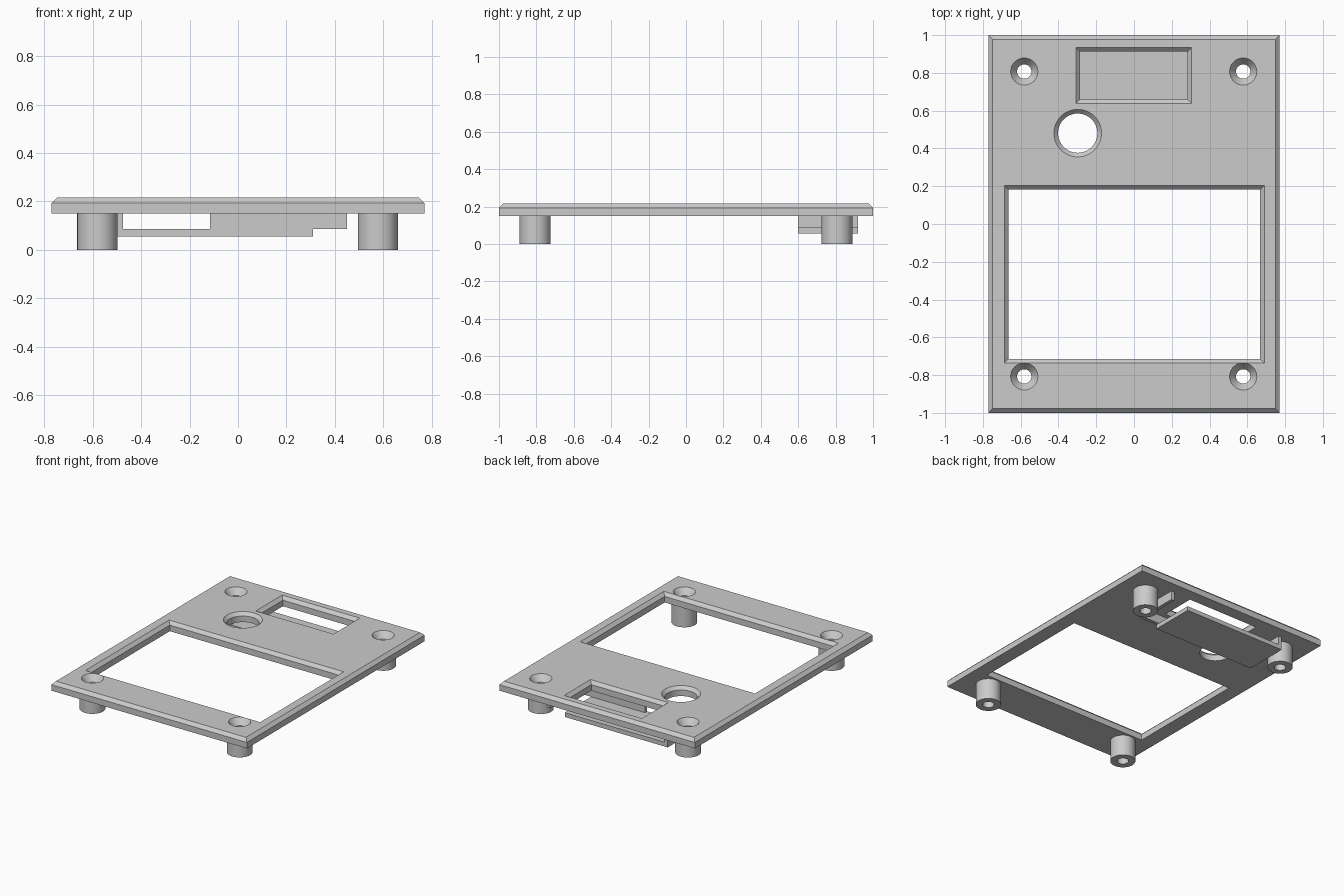
import bpy, bmesh, math

if "Cube" in bpy.data.objects:
    bpy.data.objects.remove(bpy.data.objects["Cube"])

grey = bpy.data.materials.new("light_grey")
grey.use_nodes = True
grey.diffuse_color = (0.6, 0.6, 0.6, 1)
grey.node_tree.nodes["Principled BSDF"].inputs["Base Color"].default_value = (0.6, 0.6, 0.6, 1)

BOTTOM, TOP, BEVEL = 0.15, 0.215, 0.022
SHOULDER = TOP - BEVEL


def rect(x0, x1, y0, y1, z, grow=0):
    x0, x1, y0, y1 = x0 - grow, x1 + grow, y0 - grow, y1 + grow
    return [(x0, y0, z), (x1, y0, z), (x1, y1, z), (x0, y1, z)]


def circle(cx, cy, r, z, sides=48):
    steps = [2 * math.pi * i / sides for i in range(sides)]
    return [(cx + r * math.cos(a), cy + r * math.sin(a), z) for a in steps]


def loft(name, loops, ring=False):
    """Skin a stack of loops; cap the ends, or join last to first for a ring."""
    bm = bmesh.new()
    rows = [[bm.verts.new(p) for p in loop] for loop in loops]
    n = len(rows[0])
    for a, b in zip(rows, rows[1:] + (rows[:1] if ring else [])):
        for i in range(n):
            j = (i + 1) % n
            bm.faces.new((a[i], a[j], b[j], b[i]))
    if not ring:
        bm.faces.new(rows[0][::-1])
        bm.faces.new(rows[-1])
    bmesh.ops.recalc_face_normals(bm, faces=bm.faces)
    mesh = bpy.data.meshes.new(name)
    bm.to_mesh(mesh)
    bm.free()
    mesh.materials.append(grey)
    obj = bpy.data.objects.new(name, mesh)
    bpy.context.collection.objects.link(obj)
    return obj


def select(obj):
    bpy.ops.object.select_all(action="DESELECT")
    obj.select_set(True)
    bpy.context.view_layer.objects.active = obj


def smooth(obj):
    select(obj)
    bpy.ops.object.shade_smooth_by_angle(angle=math.radians(30))


def cut(obj, cutter):
    select(obj)
    mod = obj.modifiers.new("cut", "BOOLEAN")
    mod.operation, mod.solver, mod.object = "DIFFERENCE", "EXACT", cutter
    bpy.ops.object.modifier_apply(modifier=mod.name)
    bpy.data.objects.remove(cutter)


def box(name, x0, x1, y0, y1, z0, z1):
    return loft(name, [rect(x0, x1, y0, y1, z0), rect(x0, x1, y0, y1, z1)])


# Face plate with a chamfered top rim
outline = (-0.77, 0.77, -1, 1)
plate = loft("face_plate", [rect(*outline, BOTTOM), rect(*outline, SHOULDER),
                            rect(*outline, TOP, -BEVEL)])

# Large and small rectangular openings with chamfered lips
for opening in ((-0.664, 0.668, -0.714, 0.182), (-0.285, 0.283, 0.66, 0.912)):
    cut(plate, loft("opening_cutter", [
        rect(*opening, BOTTOM - 0.1), rect(*opening, SHOULDER),
        rect(*opening, TOP + BEVEL, 2 * BEVEL)]))

# Round opening with a chamfered lip
hole = (-0.298, 0.481)
cut(plate, loft("round_cutter", [
    circle(*hole, 0.104, BOTTOM - 0.1), circle(*hole, 0.104, SHOULDER),
    circle(*hole, 0.104 + 2 * BEVEL, TOP + BEVEL)]))

# Corner posts, bored through, with countersunk screw holes in the plate
BORE, POST, SINK = 0.038, 0.083, 0.072
for side, x in (("right", -0.581), ("left", 0.578)):
    for end, y in (("front", -0.807), ("back", 0.807)):
        cut(plate, loft("screw_cutter", [
            circle(x, y, BORE, BOTTOM - 0.1), circle(x, y, BORE, 0.17),
            circle(x, y, SINK, TOP), circle(x, y, SINK, TOP + 0.1)]))
        post = loft(f"{end}_{side}_post", [
            circle(x, y, POST, 0), circle(x, y, POST, BOTTOM),
            circle(x, y, BORE, BOTTOM), circle(x, y, BORE, 0)], ring=True)
        smooth(post)
smooth(plate)

# Tray hung beneath the small opening, carried by thin walls
FRONT, BACK, LOW, HIGH, WALL = 0.6, 0.92, 0.055, 0.086, 0.025
box("tray_floor", -0.5, 0.31, FRONT, BACK, LOW, HIGH)
box("tray_front_wall", -0.115, 0.31, FRONT, FRONT + WALL, HIGH, BOTTOM)
box("tray_front_wall_end", 0.31, 0.45, FRONT, FRONT + WALL, HIGH, BOTTOM)
box("tray_right_wall", -0.5, -0.5 + WALL, FRONT, BACK, HIGH, BOTTOM)
box("tray_left_wall", 0.45 - WALL, 0.45, FRONT + WALL, BACK, HIGH, BOTTOM)
